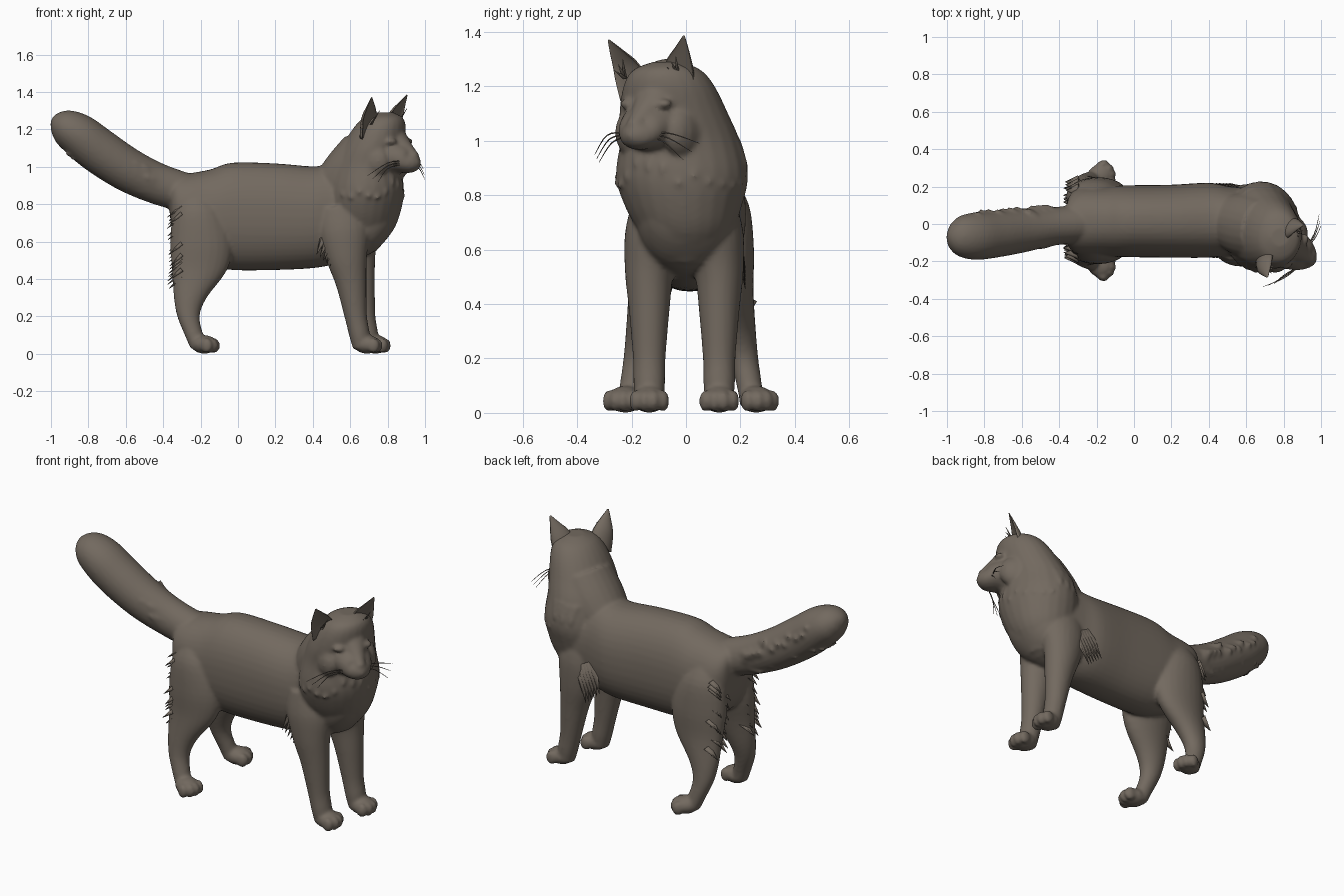
import bpy, bmesh, math, random
from mathutils import Vector, Matrix

random.seed(4)
fur = bpy.data.materials.new("grey_brown_fur")
fur.diffuse_color = (0.17, 0.142, 0.115, 1)
X, Y, Z = Vector((1, 0, 0)), Vector((0, 1, 0)), Vector((0, 0, 1))
FACE = Vector((0.82, -0.57, 0)).normalized()   # direction the head looks
LAT = Vector((0.57, 0.82, 0)).normalized()     # across the head


def spline(rows, steps):
    """Catmull-Rom through rows of (x, y, z, side radius, other radius)."""
    out = []
    for i in range(len(rows) - 1):
        p = [rows[max(i - 1, 0)], rows[i], rows[i + 1], rows[min(i + 2, len(rows) - 1)]]
        for s in range(steps):
            t = s / steps
            out.append([0.5 * (2 * b + (c - a) * t + (2 * a - 5 * b + 4 * c - d) * t * t
                               + (3 * b - a - 3 * c + d) * t ** 3) for a, b, c, d in zip(*p)])
    return out + [list(rows[-1])]


def tube(bm, rows, side=Y, n=24, steps=4, power=1.0, dish=False, axis=None):
    pts = spline(rows, steps)
    rings = []
    for i, (x, y, z, a, b) in enumerate(pts):
        t = axis or Vector(pts[min(i + 1, len(pts) - 1)][:3]) - Vector(pts[max(i - 1, 0)][:3])
        up = t.cross(side).normalized()
        sd = up.cross(t).normalized()
        ring = []
        for k in range(n):
            c, s = math.cos(math.tau * k / n), math.sin(math.tau * k / n)
            c = math.copysign(abs(c) ** power, c)
            s = math.copysign(abs(s) ** power, s)
            if dish and s < 0:
                s *= -0.3
            ring.append(bm.verts.new(Vector((x, y, z)) + sd * max(a, 0.001) * c + up * max(b, 0.001) * s))
        rings.append(ring)
    faces = [bm.faces.new(rings[0]), bm.faces.new(rings[-1])]
    for r, q in zip(rings, rings[1:]):
        for k in range(n):
            faces.append(bm.faces.new((r[k], r[(k + 1) % n], q[(k + 1) % n], q[k])))
    bmesh.ops.recalc_face_normals(bm, faces=faces)


def ball(bm, loc, size, yaw=0.0):
    m = Matrix.Translation(loc) @ Matrix.Rotation(yaw, 4, 'Z') @ Matrix.Diagonal((*size, 1))
    bmesh.ops.create_uvsphere(bm, u_segments=16, v_segments=10, radius=1, matrix=m)


def paw(bm, x, y, yaw):
    ball(bm, (x, y, 0.05), (0.072, 0.064, 0.05), yaw)
    for k in (-1.5, -0.5, 0.5, 1.5):
        off = Matrix.Rotation(yaw, 3, 'Z') @ Vector((0.052 - 0.008 * k * k, 0.034 * k, 0))
        ball(bm, (x + off.x, y + off.y, 0.044), (0.034, 0.023, 0.04), yaw)


def spike(bm, base, tip, w, side=Y):
    tube(bm, [(*base, w, w * 0.4), (*tip, 0.001, 0.001)], side, n=6, steps=1)


def finish(name, bm):
    me = bpy.data.meshes.new(name)
    bm.to_mesh(me)
    bm.free()
    me.materials.append(fur)
    me.shade_smooth()
    ob = bpy.data.objects.new(name, me)
    bpy.context.collection.objects.link(ob)
    return ob


# Body, fused from torso, head, tail, legs and paws
bm = bmesh.new()
tube(bm, [(-0.365, 0.01, 0.83, 0.07, 0.08), (-0.345, 0.01, 0.79, 0.14, 0.16), (-0.28, 0.015, 0.75, 0.18, 0.212),
          (-0.15, 0.015, 0.73, 0.187, 0.255), (-0.03, 0.015, 0.735, 0.192, 0.287), (0.2, 0.015, 0.733, 0.195, 0.285),
          (0.4, 0.02, 0.73, 0.2, 0.272), (0.52, 0.015, 0.745, 0.185, 0.265), (0.7, 0, 0.75, 0.185, 0.22),
          (0.8, -0.01, 0.77, 0.14, 0.15), (0.85, -0.01, 0.79, 0.07, 0.07)], n=40, power=0.9, axis=X)
# nape sloping from the back up to the head
tube(bm, [(0.42, 0.015, 0.79, 0.1, 0.1), (0.52, 0.01, 0.86, 0.15, 0.145), (0.61, -0.01, 0.97, 0.175, 0.155),
          (0.69, -0.03, 1.08, 0.17, 0.145)])
# neck ruff and skull
tube(bm, [(0.66, 0, 0.55, 0.1, 0.08), (0.665, 0, 0.66, 0.17, 0.165), (0.67, -0.01, 0.76, 0.215, 0.2),
          (0.68, -0.015, 0.87, 0.243, 0.208), (0.69, -0.022, 1.0, 0.22, 0.185), (0.72, -0.045, 1.1, 0.2, 0.168),
          (0.755, -0.062, 1.2, 0.168, 0.143), (0.775, -0.07, 1.26, 0.125, 0.108), (0.78, -0.07, 1.29, 0.05, 0.05)],
     axis=Z)
# muzzle, bridge of the nose, cheeks and eyelids
tube(bm, [(0.79, -0.105, 1.06, 0.135, 0.12), (0.87, -0.15, 1.045, 0.105, 0.085), (0.92, -0.178, 1.025, 0.08, 0.06),
          (0.953, -0.198, 1.03, 0.045, 0.04), (0.967, -0.207, 1.035, 0.015, 0.015)], LAT)
tube(bm, [(0.79, -0.08, 1.24, 0.1, 0.06), (0.85, -0.125, 1.15, 0.07, 0.05), (0.90, -0.16, 1.09, 0.045, 0.042),
          (0.955, -0.2, 1.05, 0.025, 0.02)], LAT)
for s in (-1, 1):
    e = Vector((0.765, -0.08, 1.135)) + FACE * 0.122 + LAT * 0.08 * s
    ball(bm, e, (0.024, 0.034, 0.018), -0.6 + 0.4 * s)
    ball(bm, Vector((0.74, -0.07, 1.03)) + FACE * 0.04 + LAT * 0.105 * s, (0.11, 0.065, 0.1), -0.6)
# ruff locks
for k in range(18):
    a = -2.2 + 0.24 * k
    d = Vector((math.cos(a), math.sin(a), 0))
    p = Vector((0.68 + 0.165 * d.x, -0.018 + 0.2 * d.y, random.uniform(0.9, 1.0)))
    spike(bm, p, p + d * 0.052 - Z * 0.09, 0.06, Vector((-d.y, d.x, 0)))
# tail
tube(bm, [(-0.16, 0.005, 0.84, 0.08, 0.09), (-0.3, 0, 0.868, 0.1, 0.105), (-0.45, -0.015, 0.917, 0.103, 0.111),
          (-0.6, -0.035, 0.99, 0.118, 0.118), (-0.75, -0.055, 1.09, 0.126, 0.122), (-0.85, -0.065, 1.168, 0.127, 0.116),
          (-0.93, -0.065, 1.215, 0.108, 0.095), (-0.98, -0.062, 1.235, 0.065, 0.055),
          (-1.0, -0.06, 1.24, 0.015, 0.015)])
# tail locks, swept towards the tip
for k in range(44):
    t, a = (k % 11) / 13 + 0.04, 2.9 + 3.6 * (k // 11) / 3 + random.uniform(-0.3, 0.3)
    c = Vector((-0.42 - 0.48 * t, -0.01 - 0.058 * t, 0.897 + 0.295 * t))
    r = Y * math.cos(a) + Vector((0.5, 0, 0.86)) * math.sin(a)
    spike(bm, c + r * 0.085, c + r * (0.125 + 0.015 * t) + Vector((-0.06, 0, 0.035)), 0.055,
          r.cross(Vector((-0.86, 0, 0.5))))
# front legs, the far one a little ahead
for y, dx in ((-0.135, 0), (0.122, 0.045)):
    s = 1 if y > 0 else -1
    tube(bm, [(0.55 + dx, y - 0.03 * s, 0.78, 0.09, 0.13), (0.565 + dx, y - 0.015 * s, 0.65, 0.105, 0.14),
              (0.58 + dx, y, 0.52, 0.09, 0.112), (0.605 + dx, y, 0.38, 0.075, 0.083),
              (0.63 + dx, y, 0.2, 0.06, 0.06), (0.65 + dx, y, 0.1, 0.058, 0.055),
              (0.66 + dx, y, 0.03, 0.05, 0.045)])
    paw(bm, 0.69 + dx, y, 0)
# hind legs
for s in (-1, 1):
    tube(bm, [(x, 0.018 + s * y, z, a, b) for x, y, z, a, b in (
        (-0.22, 0.10, 0.86, 0.06, 0.07), (-0.21, 0.115, 0.76, 0.1, 0.135), (-0.195, 0.13, 0.6, 0.102, 0.168),
        (-0.205, 0.15, 0.45, 0.08, 0.148), (-0.255, 0.175, 0.3, 0.064, 0.088), (-0.265, 0.195, 0.2, 0.053, 0.06),
        (-0.235, 0.215, 0.1, 0.047, 0.05), (-0.21, 0.225, 0.03, 0.045, 0.045))], axis=-Z)
    paw(bm, -0.18, 0.018 + s * 0.24, s * 0.4)
body = finish("cat_body", bm)
remesh = body.modifiers.new("fuse", 'REMESH')
remesh.mode = 'VOXEL'
remesh.voxel_size = 0.01
remesh.use_smooth_shade = True
smooth = body.modifiers.new("soften", 'SMOOTH')
smooth.factor = 0.5
smooth.iterations = 6

# Ears, hollow at the front
for name, rows in (("ear_near", [(0.71, -0.185, 1.17, 0.075, 0.05), (0.705, -0.22, 1.26, 0.06, 0.038),
                                 (0.71, -0.255, 1.32, 0.032, 0.02), (0.715, -0.285, 1.37, 0.004, 0.003)]),
                   ("ear_far", [(0.81, -0.035, 1.18, 0.075, 0.05), (0.85, -0.025, 1.27, 0.06, 0.038),
                                (0.878, -0.015, 1.33, 0.032, 0.02), (0.905, -0.008, 1.385, 0.004, 0.003)])):
    bm = bmesh.new()
    tube(bm, rows, LAT, dish=True)
    x, y, z = rows[1][:3]
    for k in range(3):   # ear hair
        spike(bm, Vector((x, y, z - 0.03)) + FACE * 0.01,
              Vector((x, y, z + 0.02 * k)) + FACE * 0.05 + LAT * 0.02 * (k - 1), 0.012, LAT)
    finish(name, bm)

# Whiskers
bm = bmesh.new()
for k in range(3):
    d = 0.015 * k
    tube(bm, [(0.915, -0.13, 1.03 - d / 2, 0.003, 0.003), (0.965, -0.05 - d, 1.025 - d, 0.0025, 0.0025),
              (0.99 + d / 3, 0.05 - 2 * d, 0.99 - 2 * d, 0.001, 0.001)], Z, n=5)
    tube(bm, [(0.885, -0.225, 1.03 - d / 2, 0.003, 0.003), (0.80, -0.29 + d / 2, 1.02 - d, 0.0025, 0.0025),
              (0.69 + 2 * d, -0.335 + d / 2, 0.95 - d, 0.001, 0.001)], Z, n=5)
finish("whiskers", bm)

# Fur tufts behind the thighs
bm = bmesh.new()
for s in (-1, 1):
    for k in range(20):
        z = 0.36 + 0.02 * k
        y = 0.018 + s * (0.165 - 0.1 * (z - 0.35)) + random.uniform(-0.045, 0.045)
        spike(bm, (-0.3, y, z + 0.05), (-0.368 + random.uniform(-0.012, 0.015), y, z - 0.01), 0.035)
finish("thigh_tufts", bm)

# Fur tufts at the elbows
bm = bmesh.new()
for s in (-1, 1):
    for k in range(6):
        x = 0.44 + 0.018 * k
        spike(bm, (x + 0.05, 0.018 + s * 0.17, 0.7 - 0.01 * k), (x - 0.02, 0.018 + s * 0.2, 0.53 - 0.015 * k), 0.035, X)
finish("elbow_tufts", bm)
